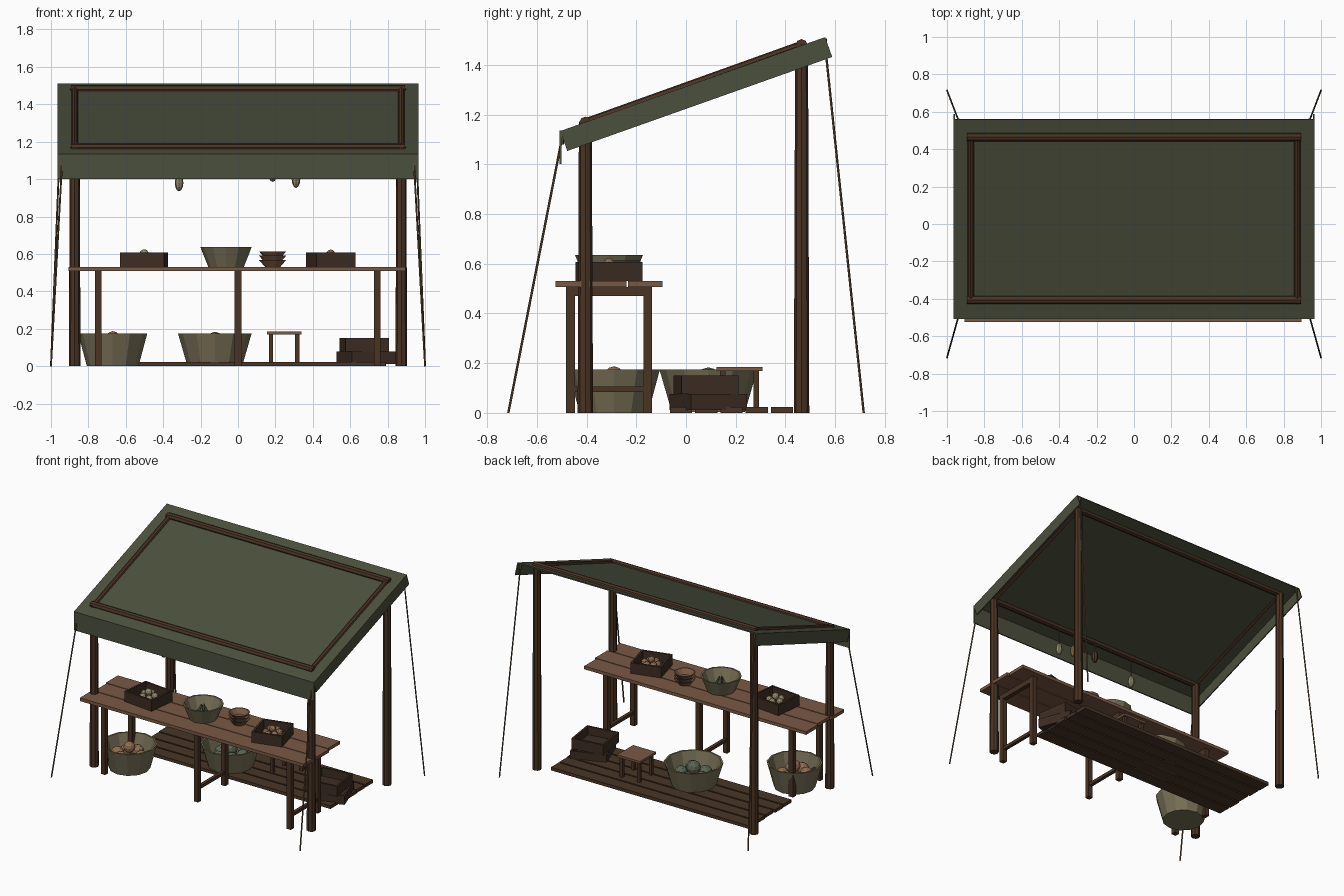
import bpy, bmesh, math, random
from mathutils import Vector, Matrix

if "Cube" in bpy.data.objects:
    bpy.data.objects.remove(bpy.data.objects["Cube"])
random.seed(4)

def mat(name, col):
    m = bpy.data.materials.new(name)
    m.diffuse_color = (*col, 1)
    m.use_nodes = True
    m.node_tree.nodes["Principled BSDF"].inputs["Base Color"].default_value = m.diffuse_color
    return m

CLOTH = mat("olive cloth", (.071, .080, .046))
POST = mat("dark post wood", (.068, .034, .017))
TOP = mat("table wood", (.190, .100, .057))
PLANK = mat("floor wood", (.066, .036, .020))
CRATE = mat("crate wood", (.047, .026, .016))
WICKER = mat("wicker", (.185, .160, .092))
ROPE = mat("rope", (.130, .080, .042))
PALE = mat("pale produce", (.300, .260, .150))
TAN = mat("tan produce", (.270, .150, .080))
GREEN = mat("green produce", (.105, .125, .085))

def finish(bm, name, m, M=None):
    if M is not None:
        bm.transform(M)
    bmesh.ops.recalc_face_normals(bm, faces=bm.faces)
    me = bpy.data.meshes.new(name)
    bm.to_mesh(me)
    bm.free()
    me.materials.append(m)
    ob = bpy.data.objects.new(name, me)
    bpy.context.collection.objects.link(ob)
    return ob

def add_box(bm, c, s):
    bmesh.ops.create_cube(bm, size=1, matrix=Matrix.Translation(c) @ Matrix.Diagonal((*s, 1)))

def boxes(name, parts, m, M=None):
    bm = bmesh.new()
    for c, s in parts:
        add_box(bm, c, s)
    return finish(bm, name, m, M)

def rod(name, a, b, r1, r2, m, sides=8):
    a, b = Vector(a), Vector(b)
    d = b - a
    bm = bmesh.new()
    bmesh.ops.create_cone(bm, cap_ends=True, segments=sides, radius1=r1, radius2=r2, depth=d.length)
    return finish(bm, name, m, Matrix.Translation((a + b) / 2) @ d.to_track_quat('Z', 'Y').to_matrix().to_4x4())

def tub(name, pos, rt, rb, h, m, sides=12, t=.012):
    # closed wall profile: outer bottom, outer rim, inner rim, inner bottom
    bm = bmesh.new()
    prof = [(rb, 0), (rt, h), (rt - t, h), (rb - t, t)]
    rings = [[bm.verts.new((r * math.cos(2 * math.pi * i / sides), r * math.sin(2 * math.pi * i / sides), z))
              for i in range(sides)] for r, z in prof]
    for A, B in zip(rings, rings[1:]):
        for i in range(sides):
            j = (i + 1) % sides
            bm.faces.new((A[i], A[j], B[j], B[i]))
    bm.faces.new(rings[0])
    bm.faces.new(rings[-1])
    return finish(bm, name, m, Matrix.Translation(pos))

def crate(name, pos, w, d, h, deg):
    t = .014
    parts = [((0, 0, t / 2), (w, d, t))]
    for s in (-1, 1):
        parts.append(((s * (w - t) / 2, 0, h / 2), (t, d, h)))
        parts.append(((0, s * (d - t) / 2, h / 2), (w, t, h)))
    return boxes(name, parts, CRATE, Matrix.Translation(pos) @ Matrix.Rotation(math.radians(deg), 4, 'Z'))

def pile(name, pos, r, ring, n, top, m):
    # ring of round goods with one resting on top
    bm = bmesh.new()
    pts = [(ring * math.cos(2 * math.pi * i / n + .4), ring * math.sin(2 * math.pi * i / n + .4),
            random.uniform(0, r * .4)) for i in range(n)] + [(0, 0, top)]
    for p in pts:
        bmesh.ops.create_icosphere(bm, subdivisions=2, radius=r * random.uniform(.9, 1.05),
                                   matrix=Matrix.Translation(Vector(pos) + Vector(p)))
    return finish(bm, name, m)

# canopy sheet with slanted side flaps and a hanging front flap
F, B = Vector((0, -.506, 1.134)), Vector((0, .56, 1.512))
L = (B - F).length
slope = Matrix.Translation(F) @ Matrix.Rotation(math.atan2(B.z - F.z, B.y - F.y), 4, 'X')
boxes("canopy_sheet", [((0, L / 2, -.004), (1.93, L, .008))], CLOTH, slope)
for s, n in ((-1, "left"), (1, "right")):
    boxes(n + "_canopy_flap", [((s * .961, L / 2, -.0425), (.008, L, .085))], CLOTH, slope)
boxes("front_canopy_flap", [((0, -.504, 1.068), (1.93, .008, .135))], CLOTH)

# posts, roof frame and guy ropes
YF, YB, ZF, ZB = -.405, .465, 1.168, 1.48
for s, n in ((-1, "left"), (1, "right")):
    x = s * .873
    rod("front_post_" + n, (x, YF, 0), (x, YF, ZF + .005), .031, .026, POST)
    rod("back_post_" + n, (x, YB, 0), (x, YB, ZB + .005), .031, .026, POST)
    rod("side_beam_" + n, (x, YF, ZF), (x, YB, ZB), .017, .017, POST)
    for tag, p, q in (("front", (s * .94, -.5, 1.10), (s, -.715, 0)),
                      ("back", (s * .94, .558, 1.495), (s, .715, 0))):
        rod(f"{tag}_rope_{n}", p, q, .005, .005, ROPE, 6)
        rod(f"{tag}_rope_knot_{n}", (p[0], p[1], p[2] - .02), (p[0], p[1], p[2] + .012), .009, .009, ROPE, 6)
rod("front_beam", (-.893, YF, ZF), (.893, YF, ZF), .024, .024, POST)
rod("back_beam", (-.893, YB, ZB), (.893, YB, ZB), .024, .024, POST)

# hanging goods on cords under the front beam
for i, (x, z, m) in enumerate([(-.315, .935, PALE), (0, 1.01, POST), (.185, .985, TAN), (.31, .953, PALE)]):
    rod(f"hanging_cord_{i}", (x, YF, z + .07), (x, YF, ZF), .003, .003, ROPE, 5)
    bm = bmesh.new()
    bmesh.ops.create_uvsphere(bm, u_segments=8, v_segments=6, radius=1,
                              matrix=Matrix.Translation((x, YF, z + .045)) @ Matrix.Diagonal((.023, .023, .045, 1)))
    finish(bm, f"hanging_gourd_{i}", m)

# trestle table
for i, (x0, x1) in enumerate([(-.905, .895), (-.89, .90), (-.9, .885)]):
    boxes(f"table_plank_{i}", [(((x0 + x1) / 2, -.455 + i * .1455, .519), (x1 - x0, .139, .023))], TOP)
for i, x in enumerate((-.748, 0, .745)):
    boxes(f"table_trestle_{i}", [((x, -.465, .254), (.035, .035, .508)), ((x, -.154, .254), (.035, .035, .508)),
                                 ((x, -.31, .489), (.032, .31, .036)), ((x, -.31, .095), (.024, .31, .022))], POST)

# floor boards
for i in range(5):
    dx = random.uniform(-.012, .012)
    boxes(f"floor_board_{i}", [((dx, -.02 + i * .1015, .0115), (1.59, .09, .023))], PLANK)

# goods on the table
crate("left_table_crate", (-.502, -.31, .53), .235, .21, .078, -6)
pile("left_crate_eggs", (-.502, -.31, .57), .024, .042, 5, .03, PALE)
crate("right_table_crate", (.495, -.31, .53), .215, .22, .078, 15)
pile("right_crate_eggs", (.495, -.31, .57), .024, .045, 6, .03, TAN)
tub("table_basket", (-.064, -.31, .53), .137, .095, .106, WICKER)
for i in range(4):
    a = i * 1.6
    rod(f"table_basket_pepper_{i}", (-.064 + .04 * math.cos(a), -.31 + .04 * math.sin(a), .545),
        (-.064 + .01 * math.cos(a), -.31 + .01 * math.sin(a), .625), .02, .004, GREEN, 6)
for i in range(3):
    tub(f"stacked_bowl_{i}", (.185, -.25, .53 + i * .023), .073, .04, .038, TOP, 10, .008)

# floor baskets
tub("left_floor_basket", (-.67, -.29, 0), .185, .138, .175, WICKER)
pile("left_basket_roots", (-.67, -.29, .085), .042, .08, 6, .062, TAN)
tub("middle_floor_basket", (-.124, .09, .003), .197, .147, .172, WICKER)
pile("middle_basket_cabbages", (-.124, .09, .08), .05, .085, 5, .055, GREEN)

# stool
boxes("stool_seat", [((.247, .215, .177), (.185, .185, .016))], TOP)
boxes("stool_legs", [((.247 + sx * .07, .215 + sy * .068, .096), (.022, .022, .148))
                     for sx in (-1, 1) for sy in (-1, 1)], POST)

# stacked empty crates on the floor
crate("lower_floor_crate", (.685, .09, .012), .25, .24, .065, 20)
crate("upper_floor_crate", (.675, .08, .077), .235, .23, .074, 8)
